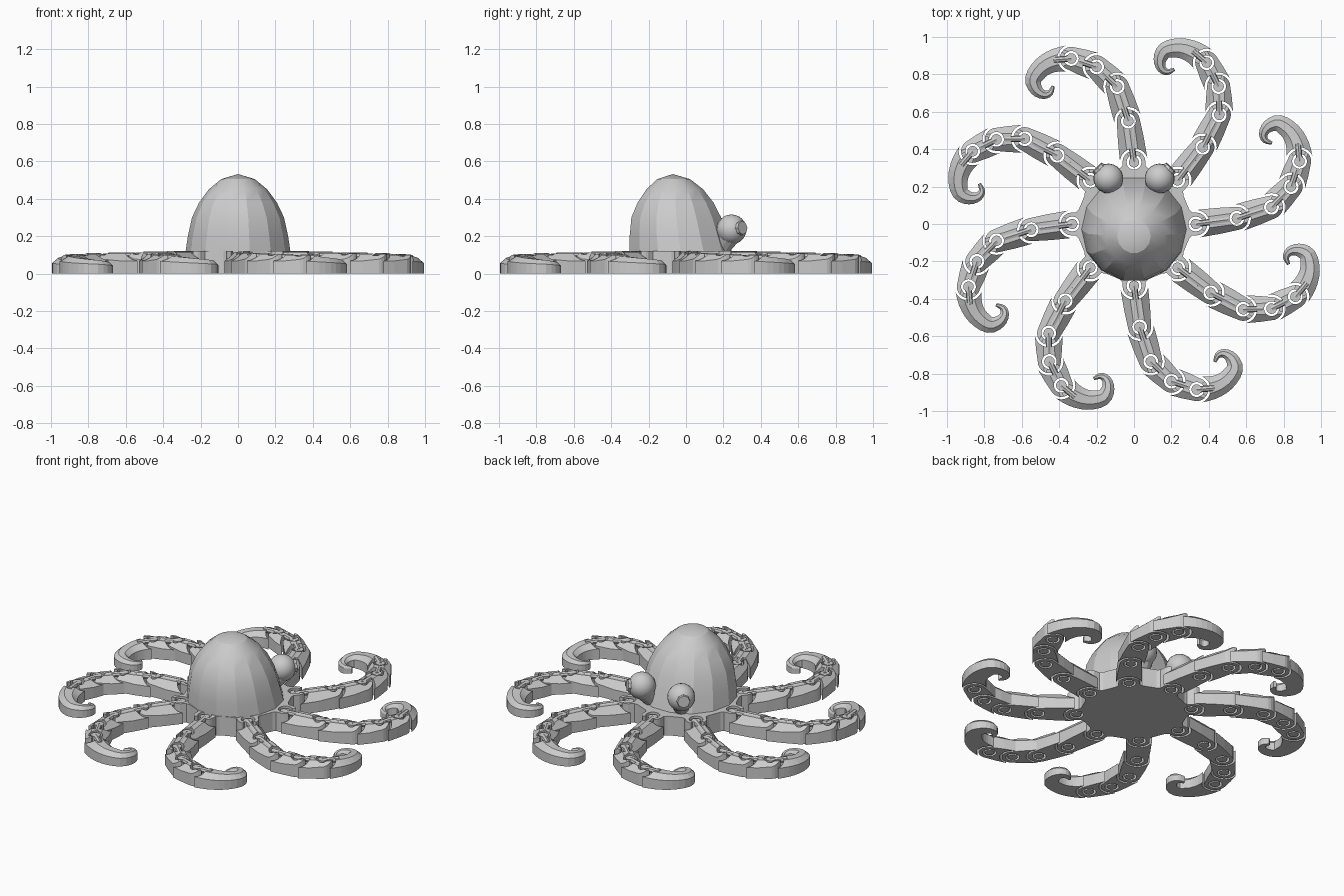
import bpy, bmesh, math
from mathutils import Vector, Matrix

if "Cube" in bpy.data.objects:
    bpy.data.objects.remove(bpy.data.objects["Cube"])

grey = bpy.data.materials.new("grey_plastic")
grey.diffuse_color = (0.6, 0.6, 0.6, 1)
grey.use_nodes = True
grey.node_tree.nodes["Principled BSDF"].inputs["Base Color"].default_value = grey.diffuse_color


def make_object(name, bm):
    bmesh.ops.recalc_face_normals(bm, faces=bm.faces)
    mesh = bpy.data.meshes.new(name)
    bm.to_mesh(mesh)
    bm.free()
    mesh.materials.append(grey)
    ob = bpy.data.objects.new(name, mesh)
    bpy.context.collection.objects.link(ob)
    return ob


def prism(name, outline, z0, z1):
    bm = bmesh.new()
    face = bm.faces.new([bm.verts.new((x, y, z0)) for x, y in outline])
    top = bmesh.ops.extrude_face_region(bm, geom=[face])["geom"]
    for v in top:
        if isinstance(v, bmesh.types.BMVert):
            v.co.z = z1
    return make_object(name, bm)


def arc(cx, cy, r, a0, a1, n):
    return [(cx + r * math.cos(a0 + (a1 - a0) * i / n),
             cy + r * math.sin(a0 + (a1 - a0) * i / n)) for i in range(n + 1)]


def disc(x, y, r, n=20):
    return arc(x, y, r, 0, math.tau, n)[:-1]


def cut(ob, cutters):
    for c in cutters:
        c.hide_render = True
        mod = ob.modifiers.new("cut", 'BOOLEAN')
        mod.operation, mod.object, mod.solver = 'DIFFERENCE', c, 'EXACT'
    bpy.context.view_layer.update()
    dg = bpy.context.evaluated_depsgraph_get()
    mesh = bpy.data.meshes.new_from_object(ob.evaluated_get(dg))
    ob.modifiers.clear()
    ob.data = mesh
    for c in cutters:
        bpy.data.objects.remove(c)


def socket_cutters(p, ang, reach=0.15):
    # round pin hole, plus a wedge that lets the link bar swing
    hole = prism("hole_cutter", disc(p.x, p.y, 0.04), -0.1, 0.3)
    spread = math.radians(34)
    pts = [p - Vector((math.cos(ang), math.sin(ang))) * 0.015] + \
          [p + Vector((math.cos(ang + s), math.sin(ang + s))) * reach for s in (-spread, spread)]
    return [hole, prism("wedge_cutter", [tuple(q) for q in pts], 0.045, 0.3)]


def bar(name, a, b, z, r):
    bm = bmesh.new()
    d = Vector((b.x - a.x, b.y - a.y, 0))
    mid = (a + b) / 2
    m = Matrix.Translation((mid.x, mid.y, z)) @ d.to_track_quat('Z', 'Y').to_matrix().to_4x4()
    bmesh.ops.create_cone(bm, cap_ends=True, segments=8, radius1=r, radius2=r,
                          depth=d.length, matrix=m)
    return make_object(name, bm)


# joints of one arm, from the body outwards
joints = [Vector(p) for p in ((0.33, 0), (0.55, 0.03), (0.735, 0.09), (0.84, 0.2), (0.885, 0.335))]
arm_parts = []

# arm segments: roofed link with a cupped inner end and rounded outer end
for i in range(4):
    a, b = joints[i], joints[i + 1]
    d = b - a
    L, ang = d.length, math.atan2(d.y, d.x)
    ridge = 0.112 - 0.004 * i
    ro = 0.062
    outline = [(0.01, -0.074), (L * 0.55, -0.07)] + \
        arc(L, 0, ro, -math.pi / 2, math.pi / 2, 12) + [(L * 0.55, 0.07), (0.01, 0.074)]
    seg = prism(f"arm_segment_{i + 1}", outline, 0, 0.08)
    bm = bmesh.new()
    bm.from_mesh(seg.data)
    for y in (-0.03, 0.03):
        bmesh.ops.bisect_plane(bm, geom=bm.verts[:] + bm.edges[:] + bm.faces[:],
                               plane_co=(0, y, 0), plane_no=(0, 1, 0))
    for v in bm.verts:
        if v.co.z > 0.04:
            t = max(0, min(1, (0.07 - abs(v.co.y)) / 0.04))
            v.co.z = 0.068 + (ridge - 0.068) * t
    bm.transform(Matrix.Translation((a.x, a.y, 0)) @ Matrix.Rotation(ang, 4, 'Z'))
    bm.to_mesh(seg.data)
    bm.free()
    nxt = joints[i + 2] - b if i < 3 else Vector((-0.01, 0.1))
    cut(seg, [prism("cup_cutter", disc(a.x, a.y, 0.075, 32), -0.1, 0.3)]
        + socket_cutters(b, math.atan2(nxt.y, nxt.x)))
    arm_parts += [seg,
                  bar(f"link_bar_{i + 1}", a, b - d.normalized() * 0.045, ridge - 0.012, 0.017),
                  prism(f"pin_{i + 1}", disc(a.x, a.y, 0.028, 14), 0, ridge)]

# curled arm tip: tapering roofed sweep along a smooth path
tip = [(0.885, 0.345, 0.072), (0.875, 0.42, 0.062), (0.84, 0.49, 0.053), (0.775, 0.538, 0.045),
       (0.718, 0.522, 0.034), (0.692, 0.482, 0.024), (0.702, 0.448, 0.017), (0.738, 0.432, 0.008)]
tip = [Vector(p) for p in tip]
path = []
for i in range(len(tip) - 1):
    p0, p1, p2, p3 = tip[max(i - 1, 0)], tip[i], tip[i + 1], tip[min(i + 2, len(tip) - 1)]
    for k in range(3):
        t = k / 3
        path.append(0.5 * (2 * p1 + (p2 - p0) * t + (2 * p0 - 5 * p1 + 4 * p2 - p3) * t * t
                           + (3 * p1 - p0 - 3 * p2 + p3) * t ** 3))
path.append(tip[-1])
bm = bmesh.new()
rings = []
for i, p in enumerate(path):
    f = i / (len(path) - 1)
    d = path[min(i + 1, len(path) - 1)] - path[max(i - 1, 0)]
    n = Vector((-d.y, d.x)).normalized()
    wall, top = 0.068 - 0.038 * f, 0.1 - 0.06 * f
    prof = [(-1, 0), (1, 0), (1, wall), (0.42, top), (-0.42, top), (-1, wall)]
    rings.append([bm.verts.new((p.x + n.x * s * p.z, p.y + n.y * s * p.z, z)) for s, z in prof])
for r0, r1 in zip(rings, rings[1:]):
    for k in range(6):
        bm.faces.new((r0[k], r0[(k + 1) % 6], r1[(k + 1) % 6], r1[k]))
bm.faces.new(rings[0])
bm.faces.new(rings[-1])
hook = make_object("arm_tip", bm)
j = joints[4]
cut(hook, [prism("cup_cutter", disc(j.x, j.y, 0.075, 32), -0.1, 0.3)])
arm_parts += [hook, bar("tip_bar", j, Vector((0.877, 0.43)), 0.084, 0.017),
              prism("tip_pin", disc(j.x, j.y, 0.028, 14), 0, 0.097)]

# eight arms around the body
for ob in arm_parts:
    for k in range(1, 8):
        c = bpy.data.objects.new(f"{ob.name}_arm{k + 1}", ob.data)
        c.matrix_world = Matrix.Rotation(k * math.pi / 4, 4, 'Z')
        bpy.context.collection.objects.link(c)

# base plate with a rounded socket lobe for each arm
outline, cutters = [], []
for k in range(8):
    rot = Matrix.Rotation(k * math.pi / 4, 2)
    lobe = [(0.295, -0.078), (0.31, -0.062)] + arc(0.33, 0, 0.062, -1.3, 1.3, 10) + \
        [(0.31, 0.062), (0.295, 0.078)]
    outline += [tuple(rot @ Vector(p)) for p in lobe]
    cutters += socket_cutters(rot @ joints[0], k * math.pi / 4)
base = prism("base_plate", outline, 0, 0.12)
cut(base, cutters)

# head: faceted dome leaning slightly forward
bm = bmesh.new()
levels = [(0.10, 0.283, -0.025), (0.2, 0.268, -0.04), (0.3, 0.246, -0.052), (0.38, 0.208, -0.056),
          (0.45, 0.156, -0.06), (0.505, 0.09, -0.066)]
N = 14
rings = [[bm.verts.new((r * math.cos(math.tau * k / N), cy + r * math.sin(math.tau * k / N), z))
          for k in range(N)] for z, r, cy in levels]
for r0, r1 in zip(rings, rings[1:]):
    for k in range(N):
        bm.faces.new((r0[k], r0[(k + 1) % N], r1[(k + 1) % N], r1[k]))
apex = bm.verts.new((0, -0.07, 0.532))
for k in range(N):
    bm.faces.new((rings[-1][k], rings[-1][(k + 1) % N], apex))
bm.faces.new(rings[0])
head = make_object("head", bm)
for f in head.data.polygons:
    f.use_smooth = True
head.data.set_sharp_from_angle(angle=math.radians(20))

# eyes: ball on a short stalk with a raised pupil looking outwards
for side, label in ((-1, "left"), (1, "right")):
    c = Vector((side * 0.137, 0.243, 0.236))
    bm = bmesh.new()
    bmesh.ops.create_uvsphere(bm, u_segments=18, v_segments=12, radius=0.08,
                              matrix=Matrix.Translation(c))
    eye = make_object(f"{label}_eye", bm)
    for f in eye.data.polygons:
        f.use_smooth = True
    look = Vector((side * 0.7, 0.7, 0.1)).normalized()
    q = look.to_track_quat('Z', 'Y').to_matrix().to_4x4()
    bm = bmesh.new()
    bmesh.ops.create_cone(bm, cap_ends=True, segments=8, radius1=0.042, radius2=0.036, depth=0.03,
                          matrix=Matrix.Translation(c + look * 0.07) @ q)
    make_object(f"{label}_pupil", bm)
    bm = bmesh.new()
    down = Vector((side * 0.1, 0.19, 0.12)) - c
    bmesh.ops.create_cone(bm, cap_ends=True, segments=12, radius1=0.075, radius2=0.035,
                          depth=down.length, matrix=Matrix.Translation(c + down / 2)
                          @ down.to_track_quat('Z', 'Y').to_matrix().to_4x4())
    make_object(f"{label}_eye_stalk", bm)
